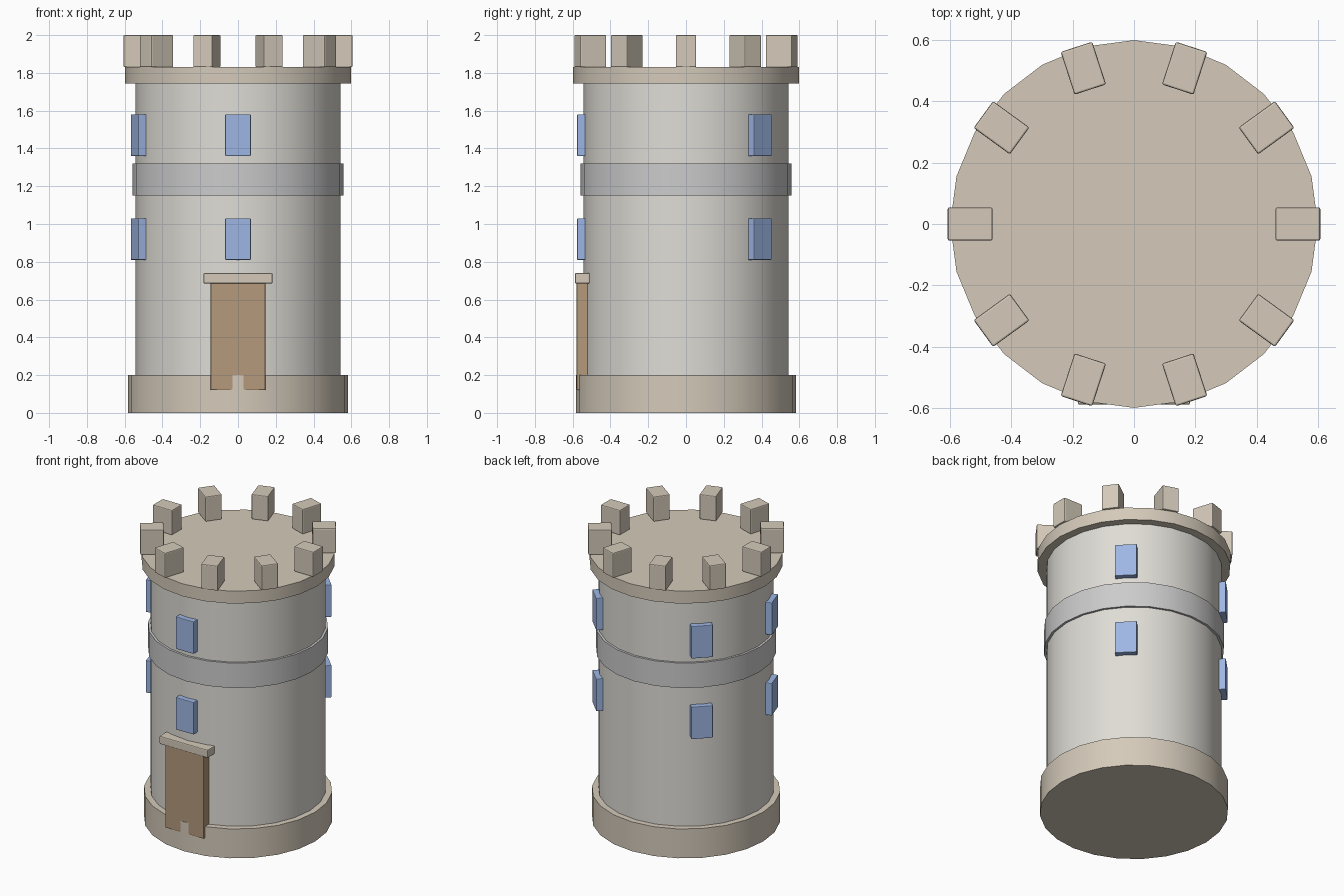
import bpy
from math import radians, cos, sin

if "Cube" in bpy.data.objects:
    bpy.data.objects.remove(bpy.data.objects["Cube"])


def material(name, rgb):
    m = bpy.data.materials.new(name)
    m.diffuse_color = (*rgb, 1)
    m.use_nodes = True
    m.node_tree.nodes["Principled BSDF"].inputs["Base Color"].default_value = m.diffuse_color
    return m


STONE = material("warm_stone", (0.66, 0.59, 0.49))
WALL = material("pale_wall", (0.74, 0.72, 0.67))
GLASS = material("blue_glass", (0.34, 0.47, 0.78))
WOOD = material("brown_wood", (0.46, 0.32, 0.20))


def drum(name, radius, z0, z1, mat=None):
    """24-sided upright cylinder with a corner on each axis."""
    bpy.ops.mesh.primitive_cylinder_add(vertices=24, radius=radius, depth=z1 - z0,
                                        location=(0, 0, (z0 + z1) / 2))
    ob = bpy.context.object
    ob.name = name
    if mat:
        ob.data.materials.append(mat)
    bpy.ops.object.shade_smooth_by_angle(angle=radians(30))
    return ob


def block(name, angle, r0, r1, width, z0, z1, mat, bevel=0.006):
    """Bevelled box set radially on the tower between radii r0 and r1."""
    a, r = radians(angle), (r0 + r1) / 2
    bpy.ops.mesh.primitive_cube_add(size=1, location=(r * cos(a), r * sin(a), (z0 + z1) / 2),
                                    rotation=(0, 0, a))
    ob = bpy.context.object
    ob.name = name
    ob.scale = (r1 - r0, width, z1 - z0)
    bpy.ops.object.transform_apply(location=False, rotation=False, scale=True)
    ob.data.materials.append(mat)
    b = ob.modifiers.new("soft_edges", 'BEVEL')
    b.width = bevel
    b.segments = 2
    return ob


# Tower drums
drum("base", 0.583, 0.0, 0.2, STONE)
drum("wall", 0.543, 0.2, 1.745, WALL)
drum("band", 0.558, 1.15, 1.32)
drum("roof_platform", 0.598, 1.745, 1.83, STONE)

# Battlements
for i in range(10):
    block(f"merlon_{i + 1}", i * 36, 0.46, 0.606, 0.108, 1.83, 2.0, STONE)

# Two rows of windows
for row, z in (("lower", 0.81), ("upper", 1.36)):
    for i, angle in enumerate((-90, 45, 135, 198)):
        block(f"{row}_window_{i + 1}", angle, 0.515, 0.576, 0.135, z, z + 0.22, GLASS, 0.004)

# Door and lintel
block("door", -90, 0.515, 0.579, 0.292, 0.12, 0.69, WOOD)
block("lintel", -90, 0.51, 0.588, 0.365, 0.685, 0.74, STONE)
